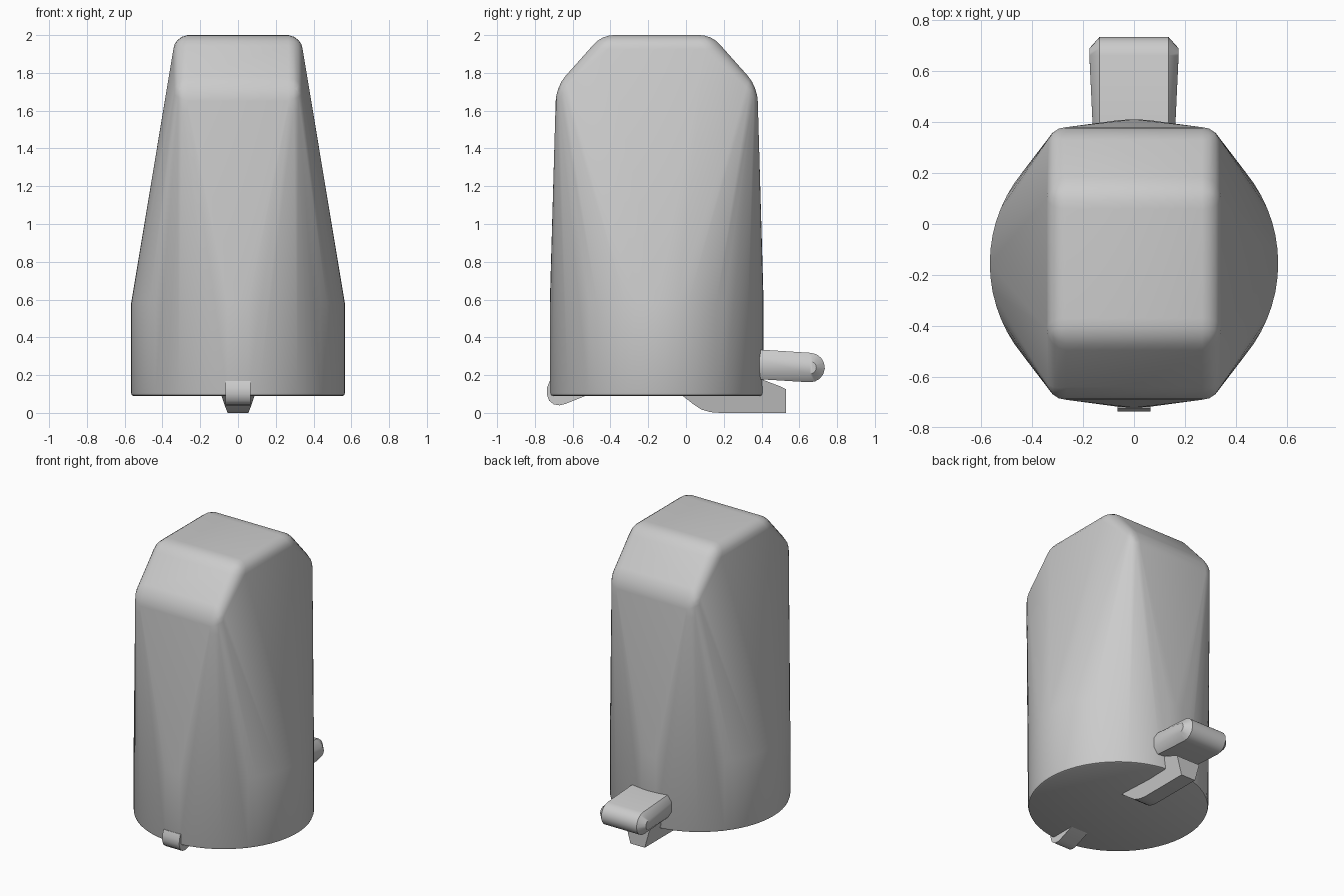
import bpy, bmesh, math

if "Cube" in bpy.data.objects:
    bpy.data.objects.remove(bpy.data.objects["Cube"], do_unlink=True)

grey = bpy.data.materials.new("plain_grey")
grey.use_nodes = True
colour = (0.6, 0.6, 0.6, 1)
grey.diffuse_color = colour
grey.node_tree.nodes["Principled BSDF"].inputs["Base Color"].default_value = colour


def finish(name, bm, angle=30):
    bmesh.ops.recalc_face_normals(bm, faces=bm.faces)
    mesh = bpy.data.meshes.new(name)
    bm.to_mesh(mesh)
    bm.free()
    mesh.materials.append(grey)
    obj = bpy.data.objects.new(name, mesh)
    bpy.context.collection.objects.link(obj)
    bpy.ops.object.select_all(action="DESELECT")
    obj.select_set(True)
    bpy.context.view_layer.objects.active = obj
    bpy.ops.object.shade_smooth_by_angle(angle=math.radians(angle))
    return obj


def prism(profile, width):
    """Extrude a (y, z) outline along x; width(z) gives the half width."""
    bm = bmesh.new()
    left, right = [[bm.verts.new((s * width(z), y, z)) for y, z in profile]
                   for s in (1, -1)]
    bm.faces.new(left)
    bm.faces.new(right[::-1])
    n = len(profile)
    for i in range(n):
        j = (i + 1) % n
        bm.faces.new((left[i], right[i], right[j], left[j]))
    bmesh.ops.recalc_face_normals(bm, faces=bm.faces)
    return bm


def hull(points):
    bm = bmesh.new()
    for p in points:
        bm.verts.new(p)
    bmesh.ops.convex_hull(bm, input=bm.verts)
    loose = [v for v in bm.verts if not v.link_faces]
    bmesh.ops.delete(bm, geom=loose, context="VERTS")
    bmesh.ops.dissolve_limit(bm, angle_limit=0.002, verts=bm.verts, edges=bm.edges)
    return bm


# Body: rounded wedge-topped block blended into a round base
CY = -0.155
block = prism([(CY - 0.535, 1.6), (CY + 0.535, 1.6), (CY + 0.535, 1.725),
               (CY + 0.29, 2), (CY - 0.29, 2), (CY - 0.535, 1.725)],
              lambda z: 0.342)
rounded = [e for e in block.edges if any(v.co.z > 1.61 for v in e.verts)]
bmesh.ops.bevel(block, geom=rounded, offset=0.075, segments=4, profile=0.5,
                affect="EDGES", clamp_overlap=True)
points = [v.co.copy() for v in block.verts]
block.free()
STEPS = 64
for radius, z in ((0.553, 0.09), (0.562, 0.094), (0.566, 0.105), (0.566, 0.58)):
    for i in range(STEPS):
        a = math.tau * i / STEPS
        points.append((radius * math.cos(a), CY + radius * math.sin(a), z))
finish("body", hull(points), 35)

# Pedal: round-ended pad with chamfered sides
points = []
for x, inset in ((0.135, 0), (0.17, 0.045)):
    for s in (1, -1):
        points += [(s * (x - inset / 5), 0.36, 0.337 - inset),
                   (s * (x - inset / 5), 0.36, 0.18 + inset)]
        r = 0.078 - inset
        for i in range(9):
            a = math.radians(-94 + 180 * i / 8)
            points.append((s * (x + inset / 9), 0.657 + r * math.cos(a),
                           0.24 + r * math.sin(a)))
finish("pedal", hull(points))

# Lever under the base that carries the pedal
lever = prism([(-0.03, 0.1), (0.04, 0.045), (0.08, 0.018), (0.13, 0.004),
               (0.18, 0), (0.53, 0), (0.53, 0.125), (0.5, 0.14), (0.4, 0.178),
               (0.34, 0.178)],
              lambda z: 0.055 + 0.035 * min(z / 0.09, 1))
finish("pedal_lever", lever)

# Front clip curling under the rim
clip = prism([(-0.69, 0.168), (-0.722, 0.168), (-0.735, 0.135), (-0.737, 0.1),
              (-0.725, 0.065), (-0.7, 0.045), (-0.67, 0.04), (-0.64, 0.047),
              (-0.52, 0.095), (-0.6, 0.11)],
             lambda z: 0.065)
finish("front_clip", clip, 40)
